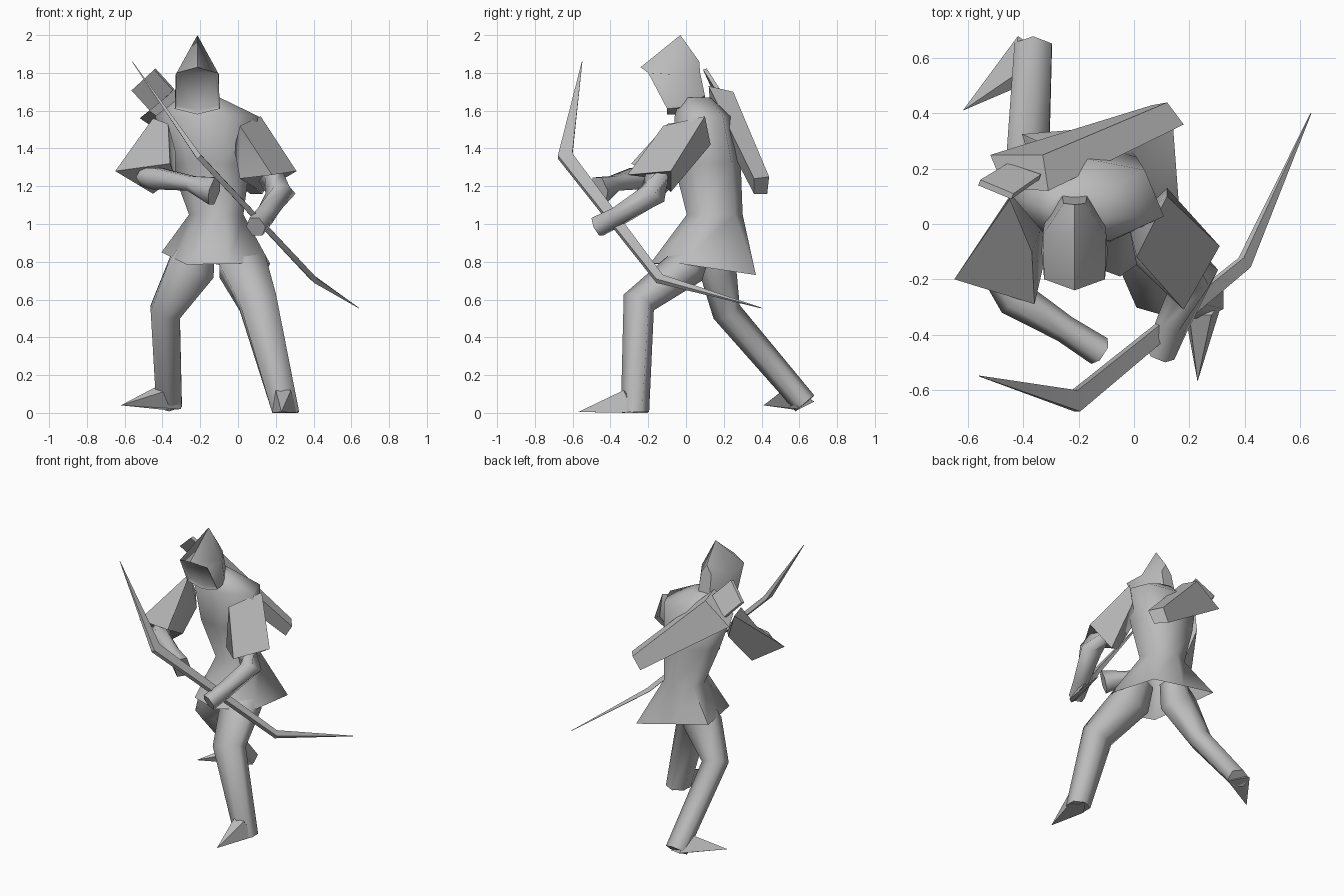
import bpy, bmesh, math
from mathutils import Vector

cube = bpy.data.objects.get("Cube")
if cube:
    bpy.data.objects.remove(cube, do_unlink=True)

grey = bpy.data.materials.new("plain grey")
grey.use_nodes = True
COLOUR = (0.5, 0.5, 0.5, 1)
grey.diffuse_color = COLOUR
grey.node_tree.nodes["Principled BSDF"].inputs["Base Color"].default_value = COLOUR


def finish(name, bm, angle):
    """Turn a bmesh into a named, coloured, angle-smoothed object."""
    bmesh.ops.recalc_face_normals(bm, faces=bm.faces)
    mesh = bpy.data.meshes.new(name)
    bm.to_mesh(mesh)
    bm.free()
    mesh.materials.append(grey)
    obj = bpy.data.objects.new(name, mesh)
    bpy.context.collection.objects.link(obj)
    bpy.ops.object.select_all(action='DESELECT')
    obj.select_set(True)
    bpy.context.view_layer.objects.active = obj
    bpy.ops.object.shade_smooth_by_angle(angle=math.radians(angle))


def loft(name, rings, caps=(True, True), angle=70, inset=0):
    """Skin rings with equal point counts; optionally inset the first cap."""
    bm = bmesh.new()
    vr = [[bm.verts.new(p) for p in ring] for ring in rings]
    n = len(vr[0])
    for a, b in zip(vr, vr[1:]):
        for i in range(n):
            j = (i + 1) % n
            bm.faces.new((a[i], a[j], b[j], b[i]))
    first = bm.faces.new(vr[0]) if caps[0] else None
    if caps[1]:
        bm.faces.new(vr[-1])
    if inset:
        bmesh.ops.recalc_face_normals(bm, faces=bm.faces)
        bmesh.ops.inset_region(bm, faces=[first], thickness=inset, depth=-0.015)
    finish(name, bm, angle)


def tube(name, path, ref, sides=6, angle=70, ends=(None, None)):
    """Loft along (x, y, z, r1, r2) points; r1 lies along ref, r2 across it."""
    pts = [Vector(p[:3]) for p in path]
    last = len(pts) - 1
    rings = []
    for i, p in enumerate(path):
        t = Vector((0, 0, 0))
        if i > 0:
            t += (pts[i] - pts[i - 1]).normalized()
        if i < last:
            t += (pts[i + 1] - pts[i]).normalized()
        if i == 0 and ends[0]:
            t = Vector(ends[0])
        if i == last and ends[1]:
            t = Vector(ends[1])
        t.normalize()
        u = Vector(ref)
        u = (u - t * u.dot(t)).normalized()
        w = t.cross(u)
        turn = [2 * math.pi * (k + 0.5) / sides for k in range(sides)]
        rings.append([pts[i] + u * p[3] * math.cos(a) + w * p[4] * math.sin(a) for a in turn])
    loft(name, rings, angle=angle)


def hull(name, points):
    bm = bmesh.new()
    for p in points:
        bm.verts.new(p)
    bmesh.ops.convex_hull(bm, input=bm.verts)
    junk = [v for v in bm.verts if not v.link_faces]
    bmesh.ops.delete(bm, geom=junk, context='VERTS')
    finish(name, bm, 45)


# Tunic: uneven skirt hem rising through the waist to the shoulders and neck
hem = [(0.14, 0.37, 0.73), (-0.13, 0.348, 0.79), (-0.405, 0.325, 0.85), (-0.34, 0.11, 0.818),
       (-0.27, -0.11, 0.785), (-0.05, -0.19, 0.79), (0.17, -0.03, 0.79)]
turns = [math.atan2(p[1] - 0.09, p[0] + 0.12) for p in hem]
body = [(-0.11, 0.15, 1.05, 0.15, 0.15), (-0.14, 0.11, 1.32, 0.22, 0.18),
        (-0.155, 0.085, 1.57, 0.285, 0.15), (-0.20, 0.05, 1.67, 0.11, 0.08)]
loft("tunic", [hem] + [[(x + rx * math.cos(a), y + ry * math.sin(a), z) for a in turns]
                       for x, y, z, rx, ry in body], caps=(False, True))


# Hood: three hexagonal rings from face opening to the back, peaked on top
def hood_ring(top, upper, lower, bottom):
    c = -0.215
    (uw, uy, uz), (lw, ly, lz) = upper, lower
    return [(c, *top), (c + uw, uy, uz), (c + lw, ly, lz),
            (c, *bottom), (c - lw, ly, lz), (c - uw, uy, uz)]


loft("hood", [
    hood_ring((-0.24, 1.83), (0.11, -0.20, 1.80), (0.12, -0.10, 1.61), (-0.10, 1.58)),
    hood_ring((-0.03, 2.0), (0.115, -0.04, 1.79), (0.11, 0.0, 1.62), (0.0, 1.58)),
    hood_ring((0.07, 1.86), (0.04, 0.075, 1.80), (0.045, 0.10, 1.68), (0.11, 1.60)),
], angle=50, inset=0.018)

# Legs: the left one forward, the right one trailing
tube("left_leg", [(0.01, 0.05, 0.87, 0.11, 0.09), (0.025, 0.0, 0.77, 0.145, 0.11),
                  (0.105, -0.25, 0.585, 0.115, 0.09), (0.252, -0.27, 0.005, 0.083, 0.075)],
     (1, 0, 0), ends=((0, 0, -1), (0, 0, -1)))
tube("right_leg", [(-0.21, 0.16, 0.90, 0.10, 0.09), (-0.245, 0.165, 0.77, 0.145, 0.10),
                   (-0.385, 0.215, 0.535, 0.092, 0.078), (-0.365, 0.63, 0.05, 0.078, 0.065)],
     (1, 0, 0), ends=((0, 0, -1), None))

# Feet: pointed wedges running from the ankle to the toe
hull("left_foot", [(0.23, -0.57, 0.005), (0.18, -0.30, 0.0), (0.32, -0.28, 0.0),
                   (0.20, -0.33, 0.12), (0.28, -0.33, 0.12), (0.25, -0.20, 0.0)])
hull("right_foot", [(-0.62, 0.41, 0.04), (-0.43, 0.54, 0.14), (-0.34, 0.53, 0.13),
                    (-0.30, 0.60, 0.02), (-0.42, 0.68, 0.06), (-0.38, 0.59, 0.015)])

# Sleeves: four-cornered flares from shoulder to mouth (outer, front, inner, rear)
loft("left_sleeve", [
    [(0.12, 0.10, 1.57), (0.01, -0.12, 1.52), (-0.02, 0.0, 1.40), (0.12, 0.13, 1.42)],
    [(0.31, -0.08, 1.28), (0.18, -0.31, 1.26), (0.01, -0.15, 1.24), (0.125, -0.08, 1.17)]])
loft("right_sleeve", [
    [(-0.45, 0.09, 1.56), (-0.37, -0.10, 1.53), (-0.33, 0.0, 1.38), (-0.43, 0.13, 1.42)],
    [(-0.65, -0.20, 1.28), (-0.36, -0.29, 1.32), (-0.33, -0.16, 1.25), (-0.45, -0.11, 1.16)]])

# Forearms ending in flared hands
tube("left_forearm", [(0.17, -0.15, 1.26, 0.07, 0.07), (0.225, -0.175, 1.16, 0.08, 0.08),
                      (0.14, -0.36, 1.04, 0.055, 0.06), (0.095, -0.47, 0.985, 0.06, 0.055)],
     (0, 0, 1))
tube("right_forearm", [(-0.49, -0.18, 1.25, 0.055, 0.06), (-0.43, -0.27, 1.24, 0.065, 0.07),
                       (-0.25, -0.38, 1.215, 0.045, 0.05), (-0.125, -0.46, 1.175, 0.085, 0.055)],
     (0, 0, 1))

# Bow: flat curved stave with pointed tips
tube("bow", [(-0.56, -0.55, 1.86, 0.002, 0.002), (-0.21, -0.64, 1.36, 0.055, 0.02),
             (0.40, -0.14, 0.71, 0.034, 0.02), (0.64, 0.40, 0.555, 0.002, 0.002)],
     (0, 1, 0), sides=4, angle=40)

# Quiver: tapered box slung across the back, with a flat arrow bundle at its mouth
loft("quiver", [
    [(-0.33, 0.25, 1.70), (-0.52, 0.25, 1.56), (-0.47, 0.13, 1.60), (-0.31, 0.12, 1.73)],
    [(0.12, 0.44, 1.25), (0.065, 0.43, 1.16), (0.13, 0.36, 1.16), (0.18, 0.36, 1.24)]],
    angle=30)
thickness = Vector((0.004, 0.01, 0.003))
plate = [Vector(p) for p in [(-0.44, 0.10, 1.82), (-0.56, 0.15, 1.71),
                             (-0.46, 0.21, 1.60), (-0.34, 0.17, 1.71)]]
loft("arrow_bundle", [[p - thickness for p in plate], [p + thickness for p in plate]], angle=30)
